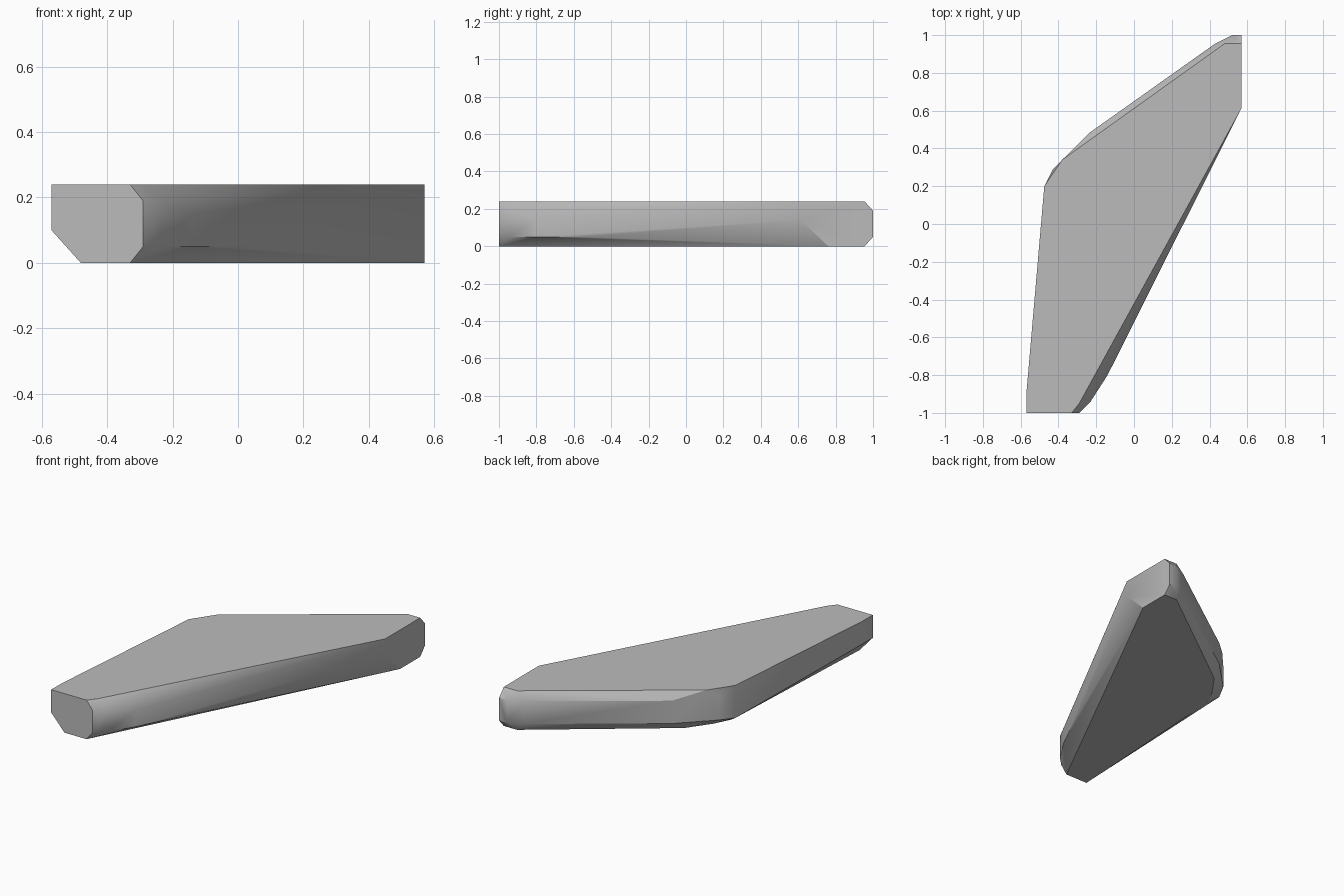
import bpy
import bmesh
import math

cube = bpy.data.objects.get("Cube")
if cube:
    bpy.data.objects.remove(cube, do_unlink=True)

HEIGHT = 0.24
BEVEL = 0.05

grey = bpy.data.materials.new("plain_grey")
grey.use_nodes = True
colour = (0.5, 0.5, 0.5, 1)
grey.diffuse_color = colour
grey.node_tree.nodes["Principled BSDF"].inputs["Base Color"].default_value = colour

# flat top and underside outlines
top = [(-0.57, -1), (-0.33, -1), (-0.29, -0.95), (0.57, 0.615),
       (0.57, 0.955), (0.48, 0.955), (-0.38, 0.34), (-0.475, 0.2), (-0.57, -0.9)]
bottom = [(-0.48, -1), (-0.33, -1), (0.57, 0.76), (0.57, 0.955),
          (0.48, 0.955), (-0.27, 0.4), (-0.37, 0.26), (-0.42, 0.16)]

# upright rim along the rear edge and front tip, between the two bevels
rim = [(-0.29, -1), (-0.23, -0.94), (0.57, 1), (0.52, 1), (0.43, 0.955), (-0.24, 0.48)]

# single rim corners where the bevels taper away
corners = [(-0.57, -1, 0.1), (-0.57, -0.9, 0.1), (-0.475, 0.2, 0.04),
           (-0.43, 0.29, 0.19), (-0.43, 0.29, 0.05), (-0.38, 0.34, 0.05),
           (-0.14, -0.8, 0.15), (-0.14, -0.8, 0.05),
           (-0.02, -0.56, 0.05), (0.57, 0.615, 0.14)]

points = [(x, y, HEIGHT) for x, y in top] + [(x, y, 0) for x, y in bottom]
points += [(x, y, z) for x, y in rim for z in (BEVEL, HEIGHT - BEVEL)]
points += corners

# wrap the outlines into one closed slab
bm = bmesh.new()
for p in points:
    bm.verts.new(p)
hull = bmesh.ops.convex_hull(bm, input=bm.verts[:])
loose = [v for v in bm.verts if not v.link_faces]
bmesh.ops.delete(bm, geom=loose, context='VERTS')
bmesh.ops.dissolve_limit(bm, angle_limit=math.radians(1),
                         verts=bm.verts[:], edges=bm.edges[:])
bmesh.ops.recalc_face_normals(bm, faces=bm.faces[:])

mesh = bpy.data.meshes.new("bevelled_slab")
bm.to_mesh(mesh)
bm.free()
mesh.materials.append(grey)
slab = bpy.data.objects.new("bevelled_slab", mesh)
bpy.context.collection.objects.link(slab)

# soft rim facets, crisp top and underside
bpy.ops.object.select_all(action='DESELECT')
slab.select_set(True)
bpy.context.view_layer.objects.active = slab
bpy.ops.object.shade_smooth_by_angle(angle=math.radians(30))
